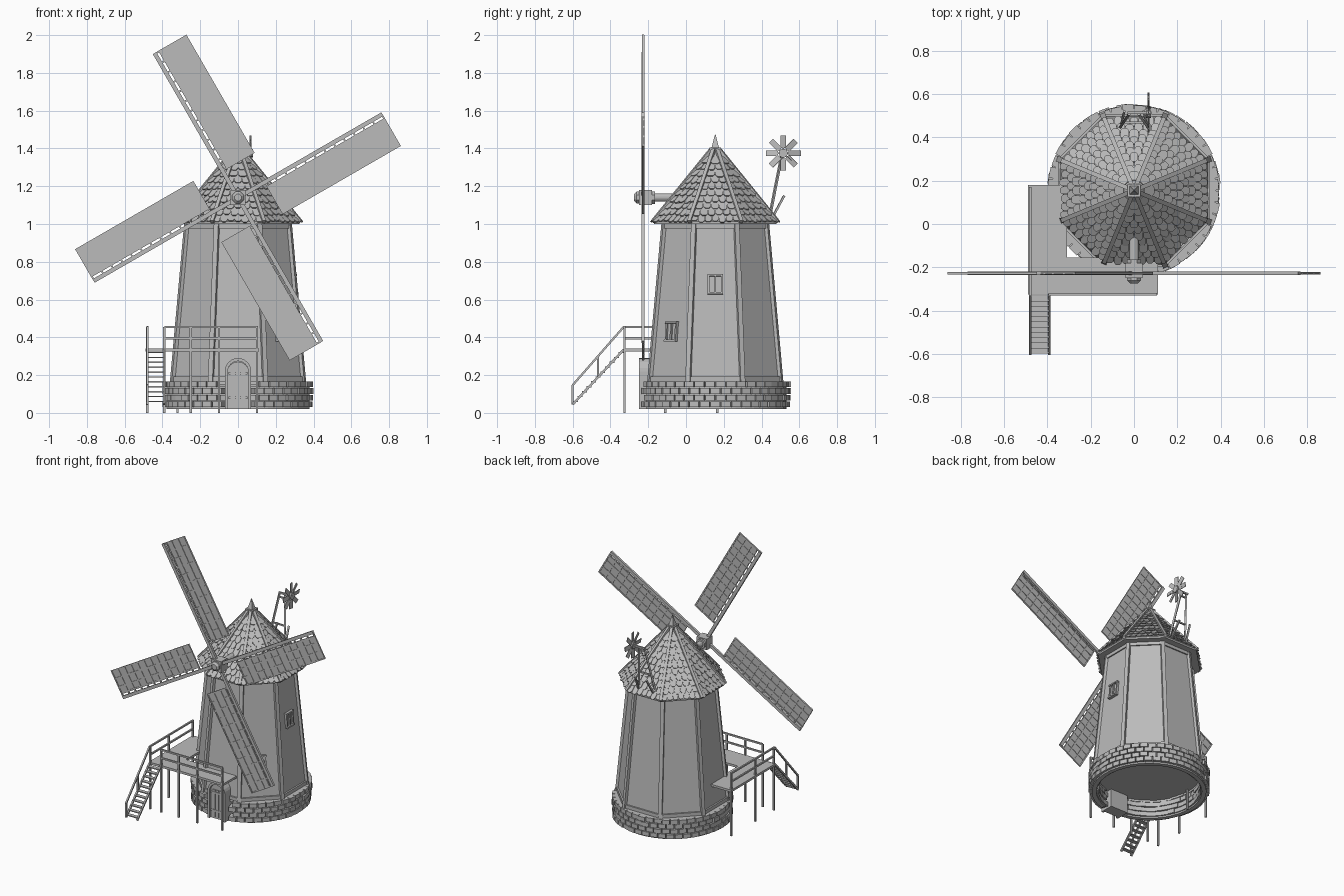
import bpy, bmesh, math, random
from mathutils import Matrix, Vector

random.seed(4)
cube = bpy.data.objects.get("Cube")
if cube:
    bpy.data.objects.remove(cube)

grey = bpy.data.materials.new("plain grey")
grey.use_nodes = True
grey.diffuse_color = (0.5, 0.5, 0.5, 1)
grey.node_tree.nodes["Principled BSDF"].inputs["Base Color"].default_value = (0.5, 0.5, 0.5, 1)

CY = 0.155                          # tower axis
AXIS = Matrix.Translation((0, CY, 0))
TAN = math.tan(math.pi / 8)
COS = math.cos(math.pi / 8)


def rot(deg, axis):
    return Matrix.Rotation(math.radians(deg), 4, axis)


class Part:
    """Collects primitives into one named object."""

    def __init__(self, name):
        self.name, self.bm = name, bmesh.new()

    def box(self, center, size, m=Matrix()):
        mat = m @ Matrix.Translation(center) @ Matrix.Diagonal((*size, 1))
        bmesh.ops.create_cube(self.bm, size=1, matrix=mat)

    def bar(self, a, b, w, m=Matrix()):
        a, b = m @ Vector(a), m @ Vector(b)
        d = b - a
        mat = Matrix.Translation((a + b) / 2) @ d.to_track_quat('Z', 'Y').to_matrix().to_4x4()
        self.box((0, 0, 0), (w, w, d.length), mat)

    def loft(self, sides, rings, m=Matrix(), phase=0.5):
        loops = []
        for r, z in rings:
            angs = [2 * math.pi * (i + phase) / sides for i in range(sides)]
            loops.append([self.bm.verts.new(m @ Vector((r * math.cos(t), r * math.sin(t), z))) for t in angs])
        for lo, hi in zip(loops, loops[1:]):
            for i in range(sides):
                j = (i + 1) % sides
                self.bm.faces.new((lo[i], lo[j], hi[j], hi[i]))
        self.bm.faces.new(loops[0][::-1])
        self.bm.faces.new(loops[-1])

    def prism(self, lower, upper, m=Matrix()):
        lo = [self.bm.verts.new(m @ Vector(p)) for p in lower]
        hi = [self.bm.verts.new(m @ Vector(p)) for p in upper]
        self.bm.faces.new(lo[::-1])
        self.bm.faces.new(hi)
        for i in range(len(lo)):
            j = (i + 1) % len(lo)
            self.bm.faces.new((lo[i], lo[j], hi[j], hi[i]))

    def done(self):
        bmesh.ops.recalc_face_normals(self.bm, faces=self.bm.faces)
        mesh = bpy.data.meshes.new(self.name)
        self.bm.to_mesh(mesh)
        self.bm.free()
        mesh.materials.append(grey)
        ob = bpy.data.objects.new(self.name, mesh)
        bpy.context.collection.objects.link(ob)
        return ob


# Tower walls: tapering octagon
def wall(z):
    return 0.345 - 0.09 * (z - 0.15)


tower = Part("tower_walls")
tower.loft(8, [(wall(z) / COS, z) for z in (0.15, 1.02)], AXIS)
tower.done()

# Corner posts with trim bands at foot and head
trim = Part("tower_trim")
for k in range(8):
    m = AXIS @ rot(45 * k + 22.5, 'Z')
    trim.bar((wall(0.15) / COS, 0, 0.15), (wall(1.01) / COS, 0, 1.01), 0.026, m)
    f = AXIS @ rot(45 * k, 'Z')
    for z in (0.18, 0.99):
        trim.box((wall(z), 0, z), (0.02, 2 * wall(z) * TAN, 0.025), f)
trim.done()

# Stone base: four courses of bricks, open at the door
base = Part("stone_base")
COUNT = 44
for row in range(4):
    for i in range(COUNT):
        ang = 360 * (i + 0.5 * (row % 2)) / COUNT
        if abs((ang - 270 + 180) % 360 - 180) < 14:
            continue
        r = 0.39 + random.uniform(-0.004, 0.006)
        base.box((r - 0.025, 0, 0.046 + 0.035 * row), (0.06, 0.05, 0.03), AXIS @ rot(ang, 'Z'))
# mortar segments behind the bricks
for i in range(COUNT):
    ang = 360 * (i + 0.5) / COUNT
    if abs(ang - 270) > 14:
        base.box((0.362, 0, 0.093), (0.03, 0.055, 0.146), AXIS @ rot(ang, 'Z'))
base.done()


# Arched door with frame
def arch(half, foot, spring, y):
    pts = [(half, y, foot)]
    pts += [(half * math.cos(t * math.pi / 12), y, spring + half * math.sin(t * math.pi / 12)) for t in range(13)]
    return pts + [(-half, y, foot)]


door = Part("door")
door.prism(arch(0.056, 0.02, 0.215, -0.235), arch(0.056, 0.02, 0.215, -0.15))
for x in (-0.028, 0, 0.028):
    door.box((x, -0.237, 0.13), (0.022, 0.008, 0.2))
for z in (0.08, 0.21):
    door.box((0, -0.241, z), (0.1, 0.006, 0.014))
door.done()
frame = Part("door_frame")
outer, inner = arch(0.07, 0.02, 0.22, 0), arch(0.054, 0.02, 0.22, 0)
for i in range(len(outer) - 1):
    quad = [outer[i], outer[i + 1], inner[i + 1], inner[i]]
    frame.prism([(x, -0.25, z) for x, y, z in quad], [(x, -0.15, z) for x, y, z in quad])
frame.done()

# Windows, leaning with the wall
windows = Part("windows")
for ang, z, w in ((0, 0.68, 0.07), (-45, 0.43, 0.07)):
    m = AXIS @ rot(ang, 'Z') @ Matrix.Translation((wall(z), 0, z)) @ rot(-5.1, 'Y')
    windows.box((0, 0, 0), (0.012, w, 0.09), m)
    for y in (-w / 2, 0, w / 2):
        windows.box((0.006, y, 0), (0.018, 0.01, 0.1), m)
    for h in (-0.048, 0.048):
        windows.box((0.008, 0, h), (0.024, w + 0.014, 0.01), m)
windows.done()

# Roof: octagonal cone, ridge beams and finial
EAVE, TOP, Z0, Z1 = 0.325, 0.02, 1.0, 1.39
roof = Part("roof")
roof.loft(8, [(EAVE / COS, Z0), (EAVE / COS, Z0 + 0.012), (TOP / COS, Z1)], AXIS)
roof.done()
ridges = Part("roof_ridges")
for k in range(8):
    ridges.bar((EAVE / COS + 0.006, 0, Z0 + 0.012), (TOP / COS, 0, Z1 + 0.005), 0.02, AXIS @ rot(45 * k + 22.5, 'Z'))
ridges.done()
finial = Part("finial")
finial.box((0, 0, 1.395), (0.06, 0.06, 0.02), AXIS)
finial.loft(4, [(0.03, 1.4), (0.022, 1.42), (0.002, 1.475)], AXIS)
finial.done()

# Overlapping shingles with clipped lower corners
shingles = Part("shingles")
slope = Vector((TOP - EAVE, 0, Z1 - Z0 - 0.012))
ROWS = 11
step = slope.length / ROWS
up = slope.normalized()
normal = Vector((up.z, 0, -up.x))
local = Matrix((Vector((0, 1, 0)), up, normal)).transposed().to_4x4()
for k in range(8):
    m = AXIS @ rot(45 * k, 'Z') @ Matrix.Translation((EAVE, 0, Z0 + 0.012)) @ local
    for row in range(ROWS - 1):
        v = row * step - 0.008
        width = 2 * TAN * (EAVE + up.x * (row + 0.4) * step)
        n = max(1, round(width / 0.04))
        w = width / n
        for i in range(n):
            c = (i + 0.5) * w - width / 2
            h, lift = w * 0.47, random.uniform(0.008, 0.014)
            drop = v + random.uniform(-0.005, 0.005)
            low = [(c - h * 0.5, drop), (c + h * 0.5, drop), (c + h, drop + 0.014),
                   (c + h, v + step * 1.2), (c - h, v + step * 1.2), (c - h, drop + 0.014)]
            top = [(x, y, lift * max(0, 1 - (y - v) / step / 1.3) + 0.002) for x, y in low]
            shingles.prism([(x, y, z - 0.006) for x, y, z in top], top, m)
shingles.done()

# Sails: offset lattice on a spar, repeated around the hub
HUB = Matrix.Translation((0, -0.227, 1.14))
for k in range(4):
    sail = Part("sail_%d" % (k + 1))
    m = HUB @ rot(-30 + 90 * k, 'Y')
    sail.box((0, 0, 0.44), (0.022, 0.016, 0.885), m)
    sail.box((0.108, 0, 0.522), (0.17, 0.004, 0.71), m)
    for x in (0.03, 0.075, 0.135, 0.19):
        sail.box((x, 0, 0.522), (0.009, 0.012, 0.72), m)
    for i in range(13):
        sail.box((0.097, 0, 0.165 + i * 0.0595), (0.195, 0.01, 0.009), m)
    sail.done()

# Hub, cap and wind shaft
hub = Part("sail_hub")
hub.box((0, -0.215, 1.14), (0.08, 0.07, 0.08))
axle = Matrix.Translation((0, 0, 1.14)) @ rot(90, 'X')
hub.loft(12, [(0.022, -0.1), (0.022, 0.25)], axle)
hub.loft(8, [(0.036, 0.165), (0.036, 0.185)], axle)
hub.loft(8, [(0.034, 0.245), (0.034, 0.262), (0.02, 0.275)], axle)
hub.done()

# Small tail wheel on its leaning frame
tail = Part("tail_frame")
for s in (-1, 1):
    tail.bar((s * 0.065, 0.445, 1.05), (s * 0.022, 0.508, 1.37), 0.012)
    tail.bar((s * 0.06, 0.455, 1.03), (s * 0.045, 0.52, 1.15), 0.011)
for z, x in ((1.17, 0.05), (1.35, 0.026)):
    y = 0.445 + 0.063 * (z - 1.05) / 0.32
    tail.bar((-x, y, z), (x, y, z), 0.01)
tail.bar((-0.03, 0.515, 1.375), (0.08, 0.515, 1.375), 0.012)
tail.done()
wheel = Part("tail_wheel")
center = Matrix.Translation((0.067, 0.515, 1.375))
wheel.loft(10, [(0.024, -0.012), (0.024, 0.012)], center @ rot(90, 'Y'))
for k in range(8):
    blade = center @ rot(45 * k, 'X') @ rot(12, 'Z')
    wheel.box((0, 0, 0.06), (0.005, 0.03, 0.065), blade)
    wheel.box((0, 0, 0.03), (0.006, 0.008, 0.06), blade)
wheel.done()

# L-shaped deck
L, R, F, B = -0.485, 0.105, -0.325, 0.18
deck = Part("deck")
deck.box((-0.19, -0.24, 0.332), (0.6, 0.17, 0.016))
deck.box((-0.4, 0.012, 0.332), (0.18, 0.335, 0.016))
deck.done()

# Deck legs and railings
rails = Part("deck_posts_and_railings")
for x in (L + 0.005, -0.39, -0.25, -0.1, R - 0.005):
    rails.bar((x, F, 0), (x, F, 0.455), 0.012)
for y in (-0.11, 0.165):
    rails.bar((L + 0.005, y, 0), (L + 0.005, y, 0.455), 0.012)
rails.bar((-0.32, 0.165, 0), (-0.32, 0.165, 0.33), 0.012)
for z in (0.395, 0.455):
    rails.bar((-0.39, F, z), (R, F, z), 0.011)
    rails.bar((L + 0.005, F, z), (L + 0.005, B - 0.01, z), 0.011)
rails.done()

# Steps with stringers and handrail
stairs = Part("stairs")
head, foot = Vector((0, -0.33, 0.335)), Vector((0, -0.6, 0.045))
lx, rx = Vector((-0.48, 0, 0)), Vector((-0.392, 0, 0))
for side in (lx, rx):
    stairs.bar(head + side, foot + side, 0.012)
for i in range(11):
    p = head.lerp(foot, (i + 0.6) / 11.2)
    stairs.box((-0.436, p.y, p.z), (0.085, 0.026, 0.007))
rise = Vector((0, 0, 0.12))
stairs.bar(head + lx + rise, foot + lx + rise * 0.85, 0.011)
for t in (0.5, 1):
    p = head.lerp(foot, t) + lx
    stairs.bar(p, p + rise * (1 - 0.15 * t), 0.011)
stairs.done()
